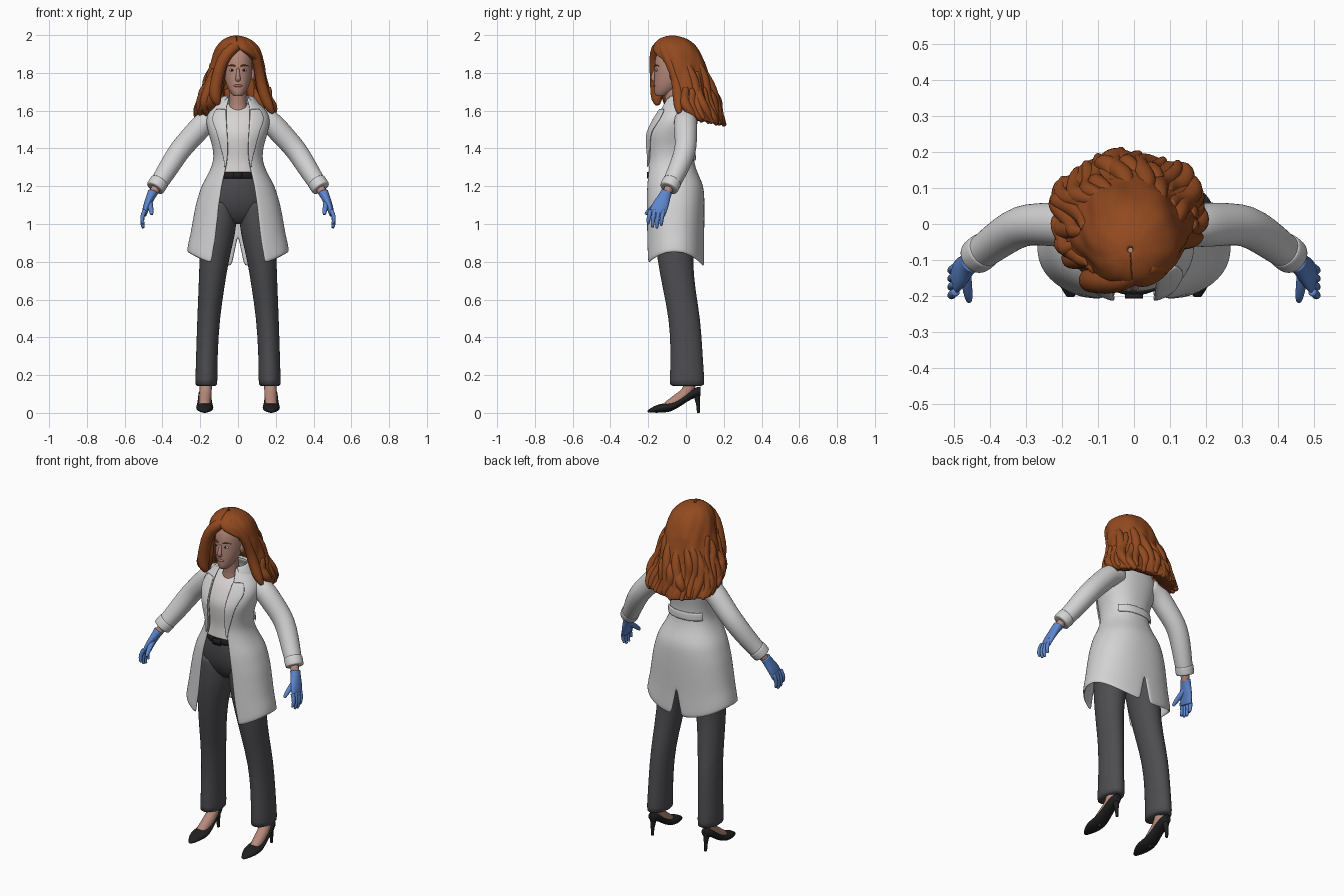
import bpy, bmesh, math, random
from math import sin, cos, pi
from mathutils import Vector, Matrix

if "Cube" in bpy.data.objects:
    bpy.data.objects.remove(bpy.data.objects["Cube"], do_unlink=True)
random.seed(4)


def material(name, *rgb):
    m = bpy.data.materials.new(name)
    m.use_nodes = True
    m.diffuse_color = (*rgb, 1)
    m.node_tree.nodes["Principled BSDF"].inputs["Base Color"].default_value = (*rgb, 1)
    return m


COAT_WHITE = material("coat white", .66, .65, .66)
SHIRT_WHITE = material("shirt white", .68, .65, .65)
HAIR_RED = material("auburn hair", .29, .068, .014)
SKIN = material("skin", .47, .25, .195)
GREY = material("trouser grey", .075, .073, .08)
BLUE = material("glove blue", .11, .24, .62)
BLACK = material("black leather", .014, .014, .015)
LIP = material("lips", .36, .13, .11)
EYE = material("eye white", .6, .57, .55)


def finish(name, bm, mat, mirror=False, solid=0, sub=1):
    bmesh.ops.recalc_face_normals(bm, faces=bm.faces[:])
    me = bpy.data.meshes.new(name)
    bm.to_mesh(me)
    bm.free()
    me.materials.append(mat)
    for p in me.polygons:
        p.use_smooth = True
    ob = bpy.data.objects.new(name, me)
    bpy.context.scene.collection.objects.link(ob)
    if mirror:
        ob.modifiers.new("mirror", "MIRROR")
    if solid:
        s = ob.modifiers.new("thickness", "SOLIDIFY")
        s.thickness, s.offset = solid, 0
    if sub:
        s = ob.modifiers.new("smooth", "SUBSURF")
        s.levels = s.render_levels = sub
    return ob


def build(name, groups, mat, closed=True, **kw):
    """Skin each group of point rows; closed rows become capped tubes."""
    bm = bmesh.new()
    for rows in groups:
        rows = [[Vector(p) for p in r] for r in rows]
        if closed:  # extra end loops keep the caps crisp
            rows.insert(1, [a.lerp(b, .08) for a, b in zip(rows[0], rows[1])])
            rows.insert(-1, [a.lerp(b, .08) for a, b in zip(rows[-1], rows[-2])])
        vs = [[bm.verts.new(p) for p in r] for r in rows]
        n = len(vs[0])
        for a, b in zip(vs, vs[1:]):
            for j in range(n if closed else n - 1):
                k = (j + 1) % n
                bm.faces.new((a[j], a[k], b[k], b[j]))
        if closed:
            bm.faces.new(vs[0])
            bm.faces.new(vs[-1])
    return finish(name, bm, mat, **kw)


def oval(z, rx, yf, yb, cx=0, n=24):
    return [(cx + rx * sin(2 * pi * j / n),
             (yf + yb) / 2 - (yb - yf) / 2 * cos(2 * pi * j / n), z) for j in range(n)]


def tube(pts, n=12, ref=(0, 1, 0)):
    """Rows around a path of (x, y, z, radius along ref[, other radius])."""
    rows = []
    for i, p in enumerate(pts):
        a, b = pts[max(i - 1, 0)], pts[min(i + 1, len(pts) - 1)]
        t = (Vector(b[:3]) - Vector(a[:3])).normalized()
        u = Vector(ref)
        u = (u - t * u.dot(t)).normalized()
        v = t.cross(u)
        rows.append([Vector(p[:3]) + u * p[3] * cos(2 * pi * j / n)
                     + v * p[-1] * sin(2 * pi * j / n) for j in range(n)])
    return rows


def balls(name, centre, radii, mat, mirror=False):
    bm = bmesh.new()
    bmesh.ops.create_uvsphere(bm, u_segments=16, v_segments=10, radius=1,
                              matrix=Matrix.Translation(centre) @ Matrix.Diagonal((*radii, 1)))
    return finish(name, bm, mat, mirror=mirror, sub=0)


def spline(table, s):
    i = max(k for k in range(len(table) - 1) if k == 0 or table[k][0] <= s)
    a, b, c, d = (table[min(max(i + k, 0), len(table) - 1)] for k in (-1, 0, 1, 2))
    u = (s - b[0]) / (c[0] - b[0])
    return [.5 * (2 * q + (r - p) * u + (2 * p - 5 * q + 4 * r - t) * u * u
                  + (3 * q - p - 3 * r + t) * u ** 3) for p, q, r, t in zip(a, b, c, d)][1:]


def steps(a, b, n):
    return [a + (b - a) * i / n for i in range(n + 1)]


def clamp(v):
    return max(0, min(1, v))


# Coat outline: height, half width, front, back, half opening
COAT = [(.85, .265, -.215, .092, .14), (.95, .245, -.216, .09, .12), (1.1, .218, -.216, .092, .1),
        (1.2, .187, -.214, .085, .085), (1.28, .145, -.205, .052, .068), (1.34, .125, -.198, .036, .055),
        (1.41, .13, -.203, .036, .053), (1.48, .15, -.202, .047, .056), (1.55, .163, -.17, .056, .06),
        (1.6, .145, -.14, .057, .062), (1.64, .1, -.12, .05, .056), (1.67, .062, -.112, .03, .046)]
BOX = .88


def coat_pt(z, a, off=0):
    rx, yf, yb, _ = spline(COAT, z)
    s, c = sin(a), cos(a)
    return Vector(((rx + off) * abs(s) ** BOX * (1 if s >= 0 else -1), (yf + yb) / 2
                   - ((yb - yf) / 2 + off) * abs(c) ** BOX * (1 if c >= 0 else -1), z))


def coat_angle(z, x):
    return math.asin(clamp(x / spline(COAT, z)[0]) ** (1 / BOX))


# Coat body: one half with a back vent and a dipping hem, mirrored
rows = []
for z in steps(.85, 1.67, 26):
    a0 = coat_angle(z, spline(COAT, z)[3])
    a1 = pi - coat_angle(z, max(0, (.97 - z) * .28))
    rows.append([coat_pt(z, a) - Vector((0, 0, .075 * cos(a) ** 2 * clamp((1.1 - z) / .25)))
                 for a in steps(a0, a1, 24)])
build("coat_body", [rows], COAT_WHITE, closed=False, mirror=True, solid=.012)

# Lapels, collar and back strap lie over the coat
LAPEL = [(1.3, .004), (1.4, .03), (1.5, .052), (1.56, .07), (1.61, .045)]
rows = []
for z in steps(1.3, 1.61, 10):
    xo = spline(COAT, z)[3]
    rows.append([coat_pt(z, a, .012) for a in
                 steps(coat_angle(z, xo - .004), coat_angle(z, xo + spline(LAPEL, z)[0]), 5)])
build("lapels", [rows], COAT_WHITE, closed=False, mirror=True, solid=.009)
rows = [oval(z, rx, yf, yb, n=40)[5:21] for z, rx, yf, yb in
        [(1.63, .085, -.115, .05), (1.685, .064, -.1, .035), (1.67, .085, -.115, .05), (1.62, .122, -.135, .072)]]
build("collar", [rows], COAT_WHITE, closed=False, mirror=True, solid=.008)
rows = [[coat_pt(z, a, .012) for a in steps(2.2, pi, 10)] for z in (1.335, 1.36, 1.385)]
build("back_strap", [rows], COAT_WHITE, closed=False, mirror=True, solid=.01)

# Sleeves with turned cuffs
sleeve = tube([(.1, 0, 1.565, .055), (.165, -.002, 1.55, .063), (.215, -.002, 1.495, .062), (.265, 0, 1.44, .059),
               (.312, -.003, 1.387, .058), (.36, -.032, 1.31, .055), (.402, -.064, 1.242, .05),
               (.435, -.088, 1.195, .046)], 20)
cuff = tube([(.414, -.072, 1.226, .051), (.426, -.081, 1.21, .052), (.44, -.092, 1.188, .05)], 20)
build("sleeves", [sleeve, cuff], COAT_WHITE, mirror=True)

# Shirt, trousers, belt
build("shirt", [[[coat_pt(z, a, -.016 - .035 * clamp((z - 1.59) / .05)) for a in steps(0, 2 * pi, 32)[:-1]]
                 for z in steps(1.265, 1.64, 12)]], SHIRT_WHITE)
build("trouser_hips", [[oval(*r) for r in [(1.0, .1, -.1, 0), (1.03, .15, -.14, .03), (1.1, .18, -.178, .062),
      (1.18, .165, -.19, .065), (1.24, .14, -.19, .045), (1.27, .128, -.185, .035)]]], GREY)
LEG = [(1.12, .085, -.165, .05, .09), (1, .095, -.17, .052, .1), (.9, .09, -.163, .045, .115),
       (.8, .077, -.15, .036, .127), (.65, .068, -.122, .05, .142), (.5, .06, -.09, .077, .156),
       (.32, .057, -.08, .088, .165), (.14, .059, -.088, .1, .168)]
build("trouser_legs", [[oval(*r) for r in LEG]], GREY, mirror=True)
build("belt", [[oval(z, .13, -.199, .04) for z in (1.24, 1.278)]], BLACK)
bm = bmesh.new()
bmesh.ops.create_cube(bm, size=1, matrix=Matrix.Translation((0, -.2, 1.258)) @ Matrix.Diagonal((.05, .012, .034, 1)))
finish("buckle", bm, BLACK, sub=0)

# Feet and heeled shoes
build("feet", [tube([(.17, .025, .22, .036), (.171, .022, .13, .034), (.173, -.01, .092, .034),
                     (.176, -.06, .056, .034), (.178, -.1, .03, .03)], ref=(1, 0, 0))], SKIN, mirror=True)
SHOE = [(-.203, .003, .014, .01), (-.175, 0, .034, .03), (-.135, 0, .05, .045), (-.09, .003, .053, .048),
        (-.05, .02, .065, .042), (0, .056, .102, .036), (.045, .08, .135, .035), (.078, .09, .14, .02)]
upper = [[(.176 + w * cos(k * pi / 8), y, (lo + hi) / 2 + (hi - lo) / 2 * sin(k * pi / 8)) for k in range(16)]
         for y, lo, hi, w in SHOE]
heel = tube([(.176, .066, 0, .009), (.176, .065, .05, .01), (.176, .055, .105, .022)])
build("shoes", [upper, heel], BLACK, mirror=True)

# Wrists and gloved hands
build("wrists", [tube([(.42, -.078, 1.215, .026), (.457, -.108, 1.15, .024)])], SKIN, mirror=True)
hand = [tube([(.451, -.103, 1.17, .032, .028), (.46, -.112, 1.148, .032, .025), (.478, -.13, 1.11, .044, .021),
              (.492, -.148, 1.07, .047, .017), (.497, -.153, 1.045, .042, .012)]),
        tube([(.47, -.12, 1.125, .018), (.463, -.172, 1.09, .015), (.458, -.205, 1.062, .012), (.457, -.214, 1.05, .007)])]
for i, drop in enumerate((.0, .018, .022, .008)):
    y = -.188 + .023 * i
    hand.append(tube([(.493, y, 1.075, .013), (.508, y - .008, 1.04, .012),
                      (.507, y - .012, 1.015 - drop, .011), (.5, y - .012, 1 - drop, .007)], 8))
build("gloves", hand, BLUE, mirror=True)

# Head, neck and face
HEAD = [(1.677, .022, -.158, -.11), (1.69, .036, -.167, -.075), (1.715, .052, -.169, -.04), (1.745, .065, -.17, -.01),
        (1.785, .074, -.169, .01), (1.83, .077, -.167, .02), (1.88, .077, -.165, .02),
        (1.925, .066, -.145, .01), (1.955, .035, -.11, -.02)]
neck = tube([(0, -.055, 1.58, .06), (0, -.06, 1.63, .047), (0, -.07, 1.68, .044), (0, -.075, 1.74, .045)], 20)
nose = tube([(0, -.163, 1.825, .006, .007), (0, -.172, 1.79, .01), (0, -.178, 1.77, .013, .015), (0, -.168, 1.758, .008, .012)])
build("head", [[oval(*r) for r in HEAD], neck, nose], SKIN)
balls("ears", (.078, -.07, 1.79), (.01, .018, .03), SKIN, True)
balls("eyes", (.032, -.156, 1.815), (.014, .008, .007), EYE, True)
balls("pupils", (.032, -.162, 1.815), (.006, .004, .006), BLACK, True)
balls("mouth", (0, -.167, 1.732), (.023, .008, .008), LIP)
build("eyebrows", [tube([(.014, -.166, 1.836, .004), (.034, -.162, 1.843, .004), (.056, -.143, 1.836, .002)], 8)],
      HAIR_RED, mirror=True)

# Hair shell: height, centre, half width, front, back, right and left face opening angles
HAIR = [(1.58, -.015, .205, -.09, .2, 1.05, 1.4), (1.63, -.015, .205, -.15, .185, .75, 1.45),
        (1.7, -.01, .178, -.175, .15, .62, 1.42), (1.78, -.008, .152, -.176, .118, .56, 1.35),
        (1.85, -.004, .134, -.176, .098, .5, 1.1), (1.9, -.002, .122, -.176, .075, .25, .5),
        (1.935, -.002, .107, -.17, .052, 0, 0), (1.965, -.005, .08, -.152, .02, 0, 0),
        (1.988, -.008, .045, -.12, -.025, 0, 0), (1.996, -.01, .004, -.077, -.068, 0, 0)]


def hair_pt(z, a, off=0):
    cx, rx, yf, yb = spline(HAIR, z)[:4]
    low = clamp((1.92 - z) / .3)
    k = 1 + (.02 + .03 * low) * sin(6 * a + 16 * z) + (.01 + .02 * low) * sin(13 * a - 34 * z)
    return Vector((cx + (rx + off) * k * sin(a), (yf + yb) / 2 - ((yb - yf) / 2 + off) * k * cos(a),
                   z - .06 * (1 - cos(a)) / 2 * clamp((1.8 - z) / .2)))


rows = []
for z in steps(1.58, 1.996, 28):
    right, left = (max(0, v) for v in spline(HAIR, z)[4:])
    row = [hair_pt(z, a) for a in steps(left, 2 * pi - right, 56)]
    for j, o in ((0, left), (-1, right)):  # rims tuck in towards the head
        row[j] = row[j].lerp(Vector((0, -.06, z)), .26 * clamp(o / .5))
    rows.append(row)
rows.insert(0, [p.lerp(Vector((0, -.01, 1.62)), .45) for p in rows[0]])
build("hair_shell", [rows], HAIR_RED, closed=False, solid=.012)

# Wavy locks over the shell, and the two swept front strands
locks = [tube([(.035, -.12, 1.962, .022), (-.03, -.158, 1.935, .033), (-.085, -.163, 1.87, .034), (-.108, -.16, 1.78, .032),
               (-.125, -.155, 1.7, .036), (-.115, -.155, 1.655, .03), (-.105, -.15, 1.63, .012)]),
         tube([(.035, -.12, 1.962, .022), (.08, -.122, 1.92, .028), (.108, -.08, 1.85, .027), (.118, -.05, 1.77, .028),
               (.135, -.04, 1.69, .032), (.165, -.04, 1.62, .028), (.185, -.035, 1.585, .01)])]
for a in steps(1.6, 2 * pi - .95, 20):
    phase, top = random.uniform(0, 6), random.uniform(1.72, 1.88)
    end = random.uniform(1.575, 1.6)
    pts = []
    for t in steps(0, 1, 8):
        p = hair_pt(top + (end - top) * t, a + .09 * sin(6 * t + phase), -.006 + .008 * sin(9 * t + phase))
        pts.append((*p, .006 + .024 * sin(pi * (.08 + .86 * t)) ** .8))
    locks.append(tube(pts, 8))
build("hair_locks", locks, HAIR_RED)
